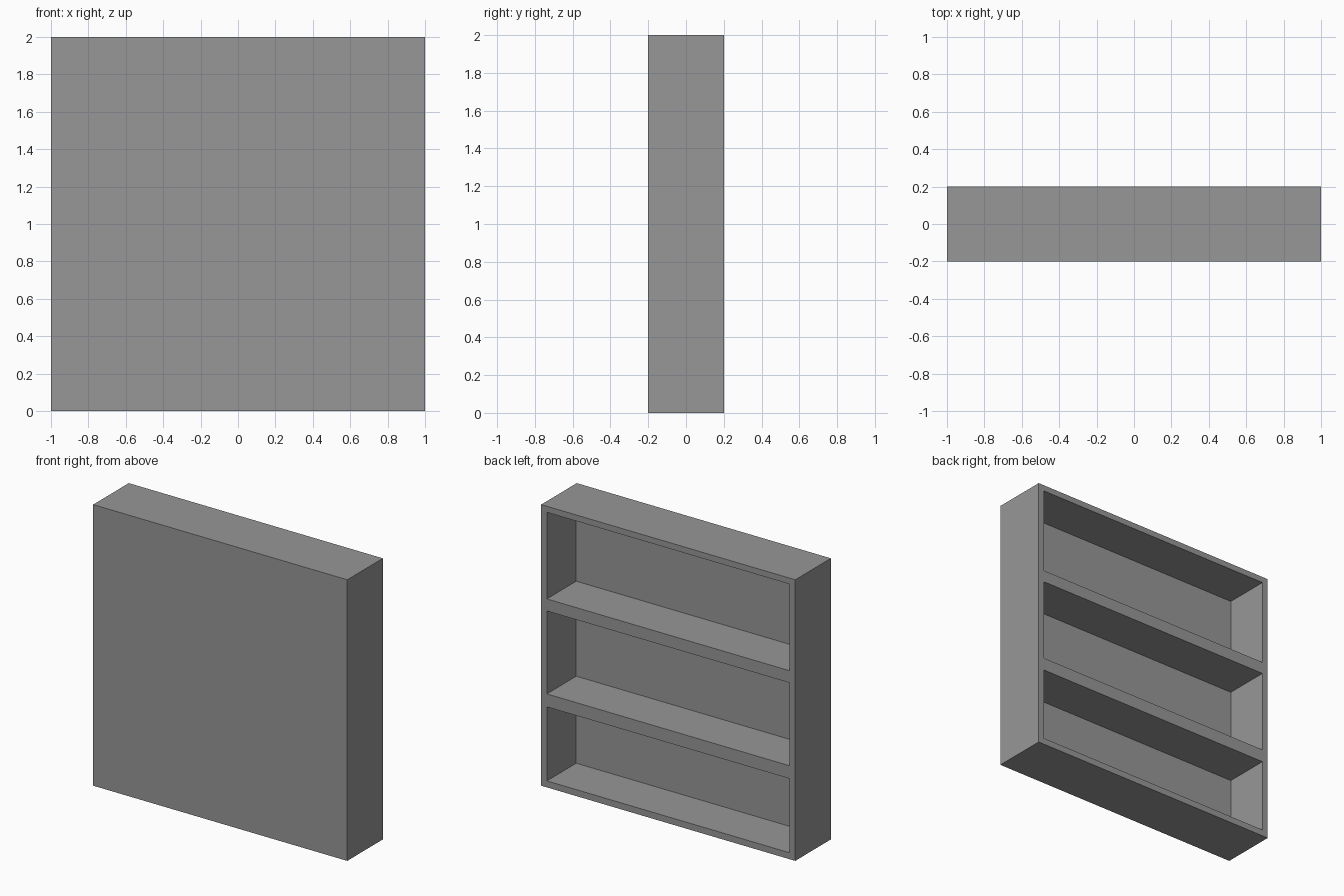
import bpy

if "Cube" in bpy.data.objects:
    bpy.data.objects.remove(bpy.data.objects["Cube"], do_unlink=True)

WIDTH, DEPTH, HEIGHT = 2.0, 0.4, 2.0
SIDE = 0.045      # side wall thickness
PANEL_Y = -0.13   # inner face of the closed front panel

# Plain grey finish
GREY = (0.31, 0.31, 0.31, 1.0)
grey = bpy.data.materials.new("plain grey")
grey.use_nodes = True
grey.diffuse_color = GREY
grey.node_tree.nodes["Principled BSDF"].inputs["Base Color"].default_value = GREY


def box(name, x, y, z):
    """Box spanning the given (low, high) ranges."""
    spans = (x, y, z)
    bpy.ops.mesh.primitive_cube_add(size=1, location=[(a + b) / 2 for a, b in spans])
    obj = bpy.context.object
    obj.name = name
    obj.scale = [b - a for a, b in spans]
    bpy.ops.object.transform_apply(location=True, rotation=False, scale=True)
    obj.data.materials.append(grey)
    return obj


# Solid carcass
shelf_unit = box("shelf_unit", (-WIDTH / 2, WIDTH / 2), (-DEPTH / 2, DEPTH / 2), (0, HEIGHT))

# Three compartments, open at the back, growing taller upwards
compartments = [(0.046, 0.573), (0.665, 1.255), (1.341, 1.957)]
for span in compartments:
    cutter = box("compartment_cutter", (SIDE - WIDTH / 2, WIDTH / 2 - SIDE),
                 (PANEL_Y, DEPTH), span)
    cutter.hide_render = True
    cut = shelf_unit.modifiers.new("compartment", 'BOOLEAN')
    cut.operation = 'DIFFERENCE'
    cut.solver = 'EXACT'
    cut.object = cutter
    bpy.context.view_layer.objects.active = shelf_unit
    bpy.ops.object.modifier_apply(modifier=cut.name)
    bpy.data.objects.remove(cutter, do_unlink=True)
